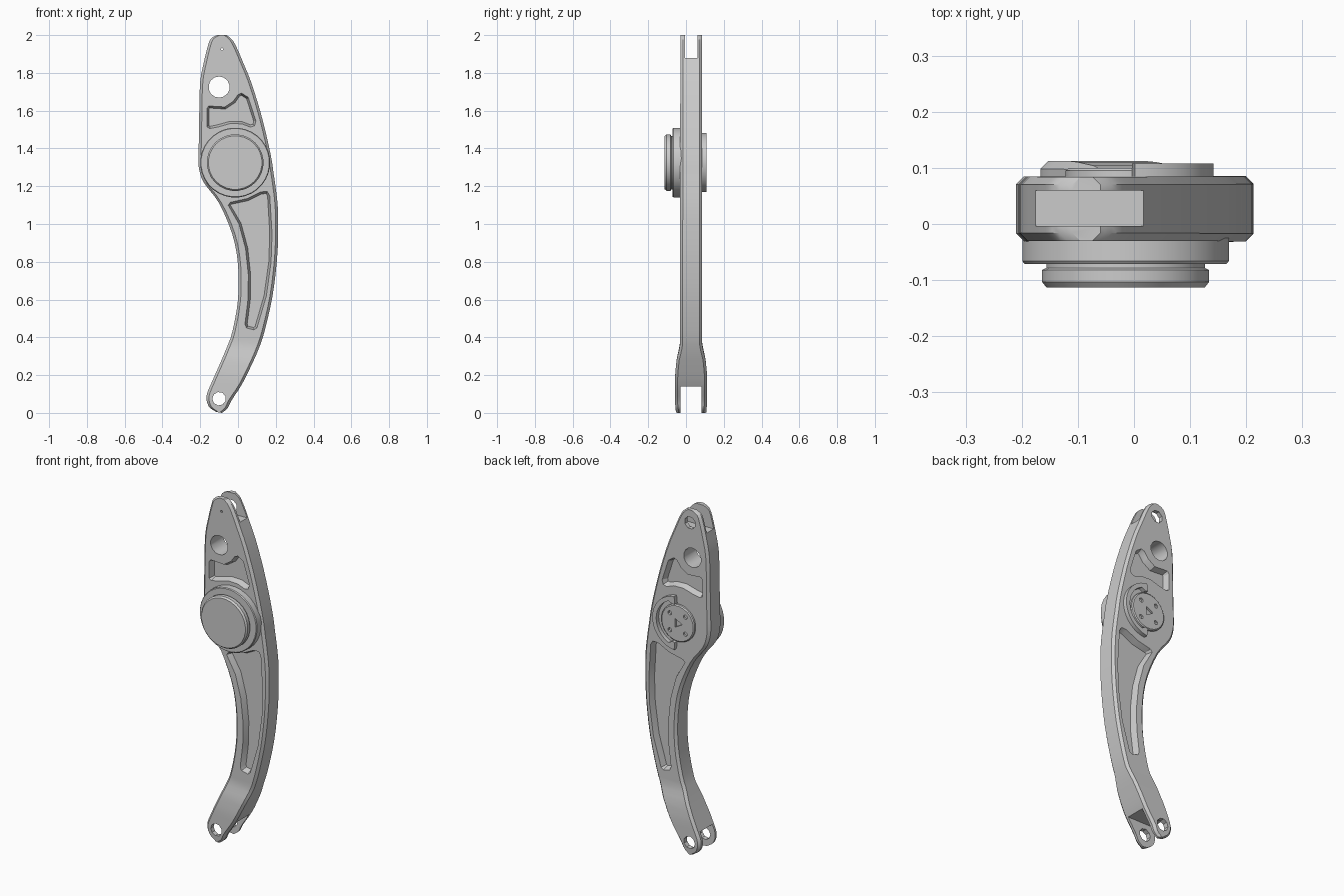
import bpy, bmesh, math
from mathutils import Vector

if "Cube" in bpy.data.objects:
    bpy.data.objects.remove(bpy.data.objects["Cube"])

YC = 0.027            # middle plane of the arm
HUB = (-0.015, 1.325)  # pivot centre (x, z)


def make(name, rings, closed=False):
    """Skin a list of equal rings; cap the ends, or join them when closed."""
    bm = bmesh.new()
    vs = [[bm.verts.new(p) for p in r] for r in rings]
    n = len(vs[0])
    pairs = list(zip(vs, vs[1:])) + ([(vs[-1], vs[0])] if closed else [])
    for a, b in pairs:
        for i in range(n):
            j = (i + 1) % n
            bm.faces.new((a[i], a[j], b[j], b[i]))
    if not closed:
        bm.faces.new(vs[0])
        bm.faces.new(vs[-1])
    bmesh.ops.recalc_face_normals(bm, faces=bm.faces)
    me = bpy.data.meshes.new(name)
    bm.to_mesh(me)
    bm.free()
    ob = bpy.data.objects.new(name, me)
    bpy.context.collection.objects.link(ob)
    return ob


def circle(c, r, n):
    return [(c[0] + r * math.cos(2 * math.pi * (i + .5) / n),
             c[1] + r * math.sin(2 * math.pi * (i + .5) / n)) for i in range(n)]


def inset(pts, d):
    """Move a front-view outline inward by d."""
    n = len(pts)
    area = sum(pts[i][0] * pts[(i + 1) % n][1] - pts[(i + 1) % n][0] * pts[i][1] for i in range(n))
    s = 1 if area > 0 else -1
    out = []
    for i in range(n):
        p, a, b = Vector(pts[i]), Vector(pts[i - 1]), Vector(pts[(i + 1) % n])
        u, v = (p - a).normalized(), (b - p).normalized()
        m = (Vector((-u.y, u.x)) + Vector((-v.y, v.x))) * s
        m.normalize()
        out.append(tuple(p + m * d))
    return out


def prism(name, levels):
    """Stack front-view outlines at the given y levels."""
    return make(name, [[(x, y, z) for x, z in pts] for pts, y in levels])


def box(name, lo, hi):
    sq = [(lo[0], lo[2]), (hi[0], lo[2]), (hi[0], hi[2]), (lo[0], hi[2])]
    return prism(name, [(sq, lo[1]), (sq, hi[1])])


def cut(ob, cutter):
    cutter.hide_render = True
    mod = ob.modifiers.new("cut", 'BOOLEAN')
    mod.operation, mod.solver, mod.object = 'DIFFERENCE', 'EXACT', cutter
    bpy.context.view_layer.objects.active = ob
    bpy.ops.object.modifier_apply(modifier=mod.name)
    bpy.data.objects.remove(cutter)


def spline(rows, k, loop=False):
    """Catmull-Rom through the rows, k steps per span."""
    n, out = len(rows), []
    get = lambda i: Vector(rows[i % n] if loop else rows[max(0, min(n - 1, i))])
    for i in range(n if loop else n - 1):
        a, b, c, d = (get(i + o) for o in (-1, 0, 1, 2))
        for s in range(k):
            t = s / k
            out.append(.5 * (2 * b + (c - a) * t + (2 * a - 5 * b + 4 * c - d) * t * t
                             + (3 * b - a - 3 * c + d) * t ** 3))
    return out if loop else out + [get(n - 1)]


def half_thickness(z):
    keys = [(0, .08), (.06, .085), (.2, .085), (.28, .077), (.36, .059), (2, .057)]
    for (z0, h0), (z1, h1) in zip(keys, keys[1:]):
        if z <= z1:
            return h0 + (h1 - h0) * max(0, z - z0) / (z1 - z0)
    return keys[-1][1]


# Arm: left rail and right rail (x, z, x, z) from top to bottom
stations = [
    (-.11, 2, -.06, 2), (-.145, 1.98, -.03, 1.975), (-.163, 1.93, -.005, 1.93),
    (-.18, 1.86, .025, 1.86), (-.2, 1.755, .068, 1.755), (-.205, 1.6, .117, 1.6),
    (-.207, 1.45, .155, 1.45), (-.21, 1.33, .178, 1.34), (-.2, 1.265, .188, 1.27),
    (-.175, 1.21, .197, 1.21), (-.1, 1.11, .21, 1.1), (-.03, .945, .213, .98),
    (0, .785, .207, .82), (0, .6, .183, .62), (-.03, .43, .14, .43),
    (-.06, .345, .108, .335), (-.1, .25, .07, .25), (-.14, .16, .02, .15),
    (-.167, .09, -.035, .065), (-.155, .035, -.055, .025), (-.115, .005, -.085, 0)]
rings = []
for row in spline(stations, 3):
    L, R = Vector(row[:2]), Vector(row[2:])
    h = half_thickness((L.y + R.y) / 2)
    w = (R - L).length
    c = min(.014, w * .3)
    l2, r2 = L + (R - L) * c / w, R + (L - R) * c / w
    sec = [(L, -h + c), (l2, -h), (r2, -h), (R, -h + c),
           (R, h - c), (r2, h), (l2, h), (L, h - c)]
    rings.append([(p.x, YC + y, p.y) for p, y in sec])
arm = make("lever_arm", rings)

# Fork slots at both ends
cut(arm, box("slot", (-.5, -.03, -.1), (.5, .083, .14)))
cut(arm, box("slot", (-.5, -.004, 1.88), (.5, .06, 2.1)))

# Pockets, the same on both faces
upper = [(-.165, 1.612), (-.155, 1.625), (-.07, 1.62), (-.025, 1.65), (.0, 1.685), (.02, 1.693),
         (.055, 1.67), (.095, 1.545), (.088, 1.52), (.065, 1.513), (.02, 1.53), (-.04, 1.532),
         (-.1, 1.515), (-.15, 1.505), (-.165, 1.515)]
lower = [(-.052, 1.1), (-.04, 1.115), (.05, 1.135), (.12, 1.17), (.155, 1.172), (.168, 1.15),
         (.18, .95), (.175, .8), (.15, .62), (.1, .45), (.085, .44), (.045, .45), (.037, .47),
         (.053, .6), (.055, .73), (.04, .87), (.005, 1.0)]
for pts in (upper, lower):
    for s in (-1, 1):
        face = YC + s * .058
        cut(arm, prism("pocket", [(inset(pts, -.005), face + s * .012), (inset(pts, .0), face),
                                  (inset(pts, .012), face - s * .035)]))

# Pin holes
for c, r, n, y0, y1 in (((-.1, 1.725), .056, 14, -.2, .2), ((-.1, .075), .036, 9, -.2, .2),
                        ((-.085, 1.925), .036, 8, .03, .2), ((-.085, 1.925), .007, 6, -.2, .03)):
    hole = circle(c, r, n)
    cut(arm, prism("hole", [(hole, y0), (hole, y1)]))

# Pivot boss on the front: flange, then raised cap with chamfered rim
prism("pivot_flange", [(circle(HUB, r, 32), y) for r, y in ((.185, 0), (.185, -.066), (.181, -.071))])
prism("pivot_cap", [(circle(HUB, r, 28), y) for r, y in
                    ((.142, -.06), (.142, -.078), (.15, -.082), (.15, -.103), (.142, -.113))])

# Bolt head on the back with a socket and dimples
bolt = prism("bolt_head", [(circle(HUB, r, 24), y) for r, y in ((.108, .06), (.108, .095), (.102, .1))])
dimples = [(HUB, .03, 3)] + [((HUB[0] + .07 * math.cos(a), HUB[1] + .07 * math.sin(a)), .013, 6)
                             for a in (math.pi / 4 + i * math.pi / 2 for i in range(4))]
for c, r, n in dimples:
    cut(bolt, prism("dimple", [(circle(c, r, n), .088), (circle(c, r, n), .2)]))

# Open retaining ring round the bolt, with inward hooks at its ends
ring = []
N = 20
for i in range(N + 1):
    a = math.radians(-84 + 168 * i / N)
    r0 = .112 if i in (0, 1, N - 1, N) else .132
    ring.append([(HUB[0] + r * math.cos(a), y, HUB[1] + r * math.sin(a))
                 for r, y in ((r0, .06), (.157, .06), (.157, .108), (r0, .108))])
make("retaining_ring", ring)

# Smooth shading with sharp edges kept
for ob in bpy.context.scene.objects:
    ob.select_set(True)
    bpy.context.view_layer.objects.active = ob
bpy.ops.object.shade_smooth_by_angle(angle=math.radians(30))
